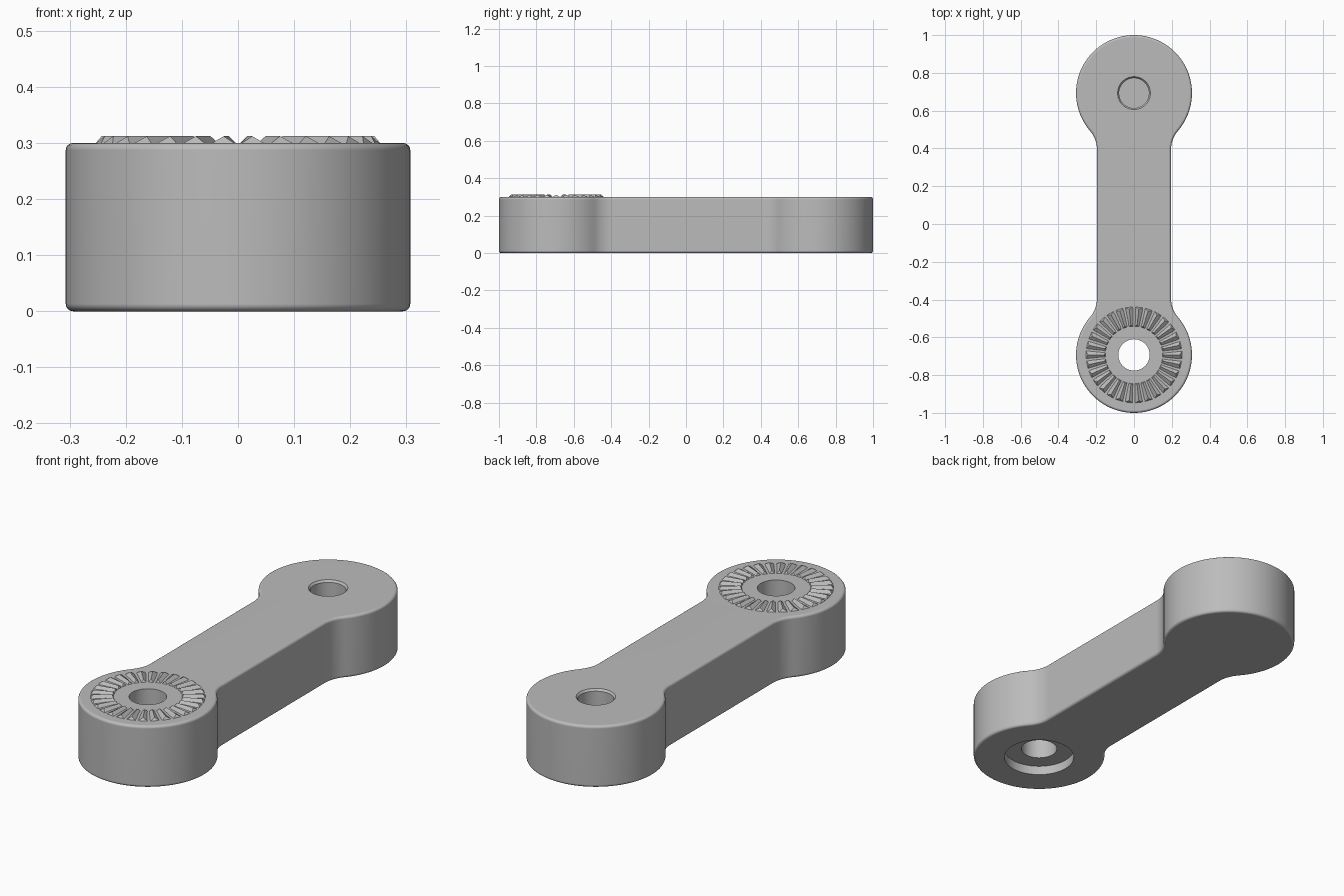
import bpy, bmesh
from math import sin, cos, pi, sqrt, atan2, radians

cube = bpy.data.objects.get("Cube")
if cube:
    bpy.data.objects.remove(cube, do_unlink=True)

END_Y, END_R = 0.693, 0.307      # boss centres and radius
NECK, FILLET = 0.196, 0.15       # half width of the bar, fillet at each boss
HEIGHT = 0.3

grey = bpy.data.materials.new("satin grey")
grey.use_nodes = True
GREY = (0.5, 0.5, 0.5, 1)
grey.diffuse_color = GREY
grey.node_tree.nodes["Principled BSDF"].inputs["Base Color"].default_value = GREY


def make_object(name, bm):
    bmesh.ops.recalc_face_normals(bm, faces=bm.faces)
    mesh = bpy.data.meshes.new(name)
    bm.to_mesh(mesh)
    bm.free()
    mesh.materials.append(grey)
    obj = bpy.data.objects.new(name, mesh)
    bpy.context.collection.objects.link(obj)
    return obj


def select(obj):
    bpy.ops.object.select_all(action='DESELECT')
    obj.select_set(True)
    bpy.context.view_layer.objects.active = obj


def turned(name, y, profile, sides=64):
    """Solid of revolution from (radius, z) pairs, bottom to top."""
    bm = bmesh.new()
    rings = [[bm.verts.new((r * cos(2 * pi * i / sides), y + r * sin(2 * pi * i / sides), z))
              for i in range(sides)] for r, z in profile]
    for a, b in zip(rings, rings[1:]):
        for i in range(sides):
            j = (i + 1) % sides
            bm.faces.new((a[i], a[j], b[j], b[i]))
    bm.faces.new(rings[0])
    bm.faces.new(rings[-1])
    return make_object(name, bm)


def arc(cx, cy, r, start, end, steps):
    return [(cx + r * cos(start + (end - start) * i / steps),
             cy + r * sin(start + (end - start) * i / steps)) for i in range(steps + 1)]


# Arm outline: quarter of it, mirrored in x and y
fx = NECK + FILLET
drop = sqrt((END_R + FILLET) ** 2 - fx ** 2)
tilt = atan2(drop, fx)
quarter = arc(fx, END_Y - drop, FILLET, pi, pi - tilt, 10)
quarter += arc(0, END_Y, END_R, -tilt, pi / 2, 32)[1:]
half = quarter + [(-x, y) for x, y in quarter[-2::-1]]
outline = half + [(-x, -y) for x, y in half]

bm = bmesh.new()
base = bm.faces.new([bm.verts.new((x, y, 0)) for x, y in outline])
top = bmesh.ops.extrude_face_region(bm, geom=[base])["geom"]
bmesh.ops.translate(bm, vec=(0, 0, HEIGHT),
                    verts=[v for v in top if isinstance(v, bmesh.types.BMVert)])
arm = make_object("arm", bm)

bevel = arm.modifiers.new("rounded rims", 'BEVEL')
bevel.width = 0.013
bevel.segments = 4
bevel.limit_method = 'ANGLE'

# Through hole, counterbore underneath and blind hole with a chamfered mouth
cutters = [
    turned("through_hole_cutter", -END_Y, [(0.083, -0.1), (0.083, 0.4)]),
    turned("counterbore_cutter", -END_Y, [(0.163, -0.1), (0.163, 0.045)]),
    turned("blind_hole_cutter", END_Y,
           [(0.079, 0.1), (0.079, 0.29), (0.087, HEIGHT), (0.087, 0.4)]),
]
for cutter in cutters:
    cutter.hide_render = True
    cut = arm.modifiers.new(cutter.name, 'BOOLEAN')
    cut.operation = 'DIFFERENCE'
    cut.solver = 'EXACT'
    cut.object = cutter
select(arm)
for name in [m.name for m in arm.modifiers]:
    bpy.ops.object.modifier_apply(modifier=name)
for cutter in cutters:
    bpy.data.objects.remove(cutter, do_unlink=True)
bpy.ops.object.shade_smooth_by_angle(angle=radians(35))
weighted = arm.modifiers.new("clean normals", 'WEIGHTED_NORMAL')
weighted.keep_sharp = True

# Ring of radial locking teeth around the through hole
TEETH = 30
pitch = 2 * pi / TEETH
bm = bmesh.new()
for k in range(TEETH):
    mid = -pi / 2 + (k + 0.5) * pitch

    def point(r, offset, z):
        a = mid + offset * pitch
        return bm.verts.new((r * cos(a), -END_Y + r * sin(a), z))

    low = HEIGHT - 0.004
    a, b = point(0.15, -0.48, low), point(0.15, 0.48, low)
    c, d = point(0.258, 0.48, low), point(0.258, -0.48, low)
    inner, outer = point(0.158, 0, 0.312), point(0.243, 0, 0.312)
    for face in ((a, b, c, d), (a, inner, b), (c, outer, d),
                 (b, inner, outer, c), (d, outer, inner, a)):
        bm.faces.new(face)
make_object("locking_teeth", bm)
